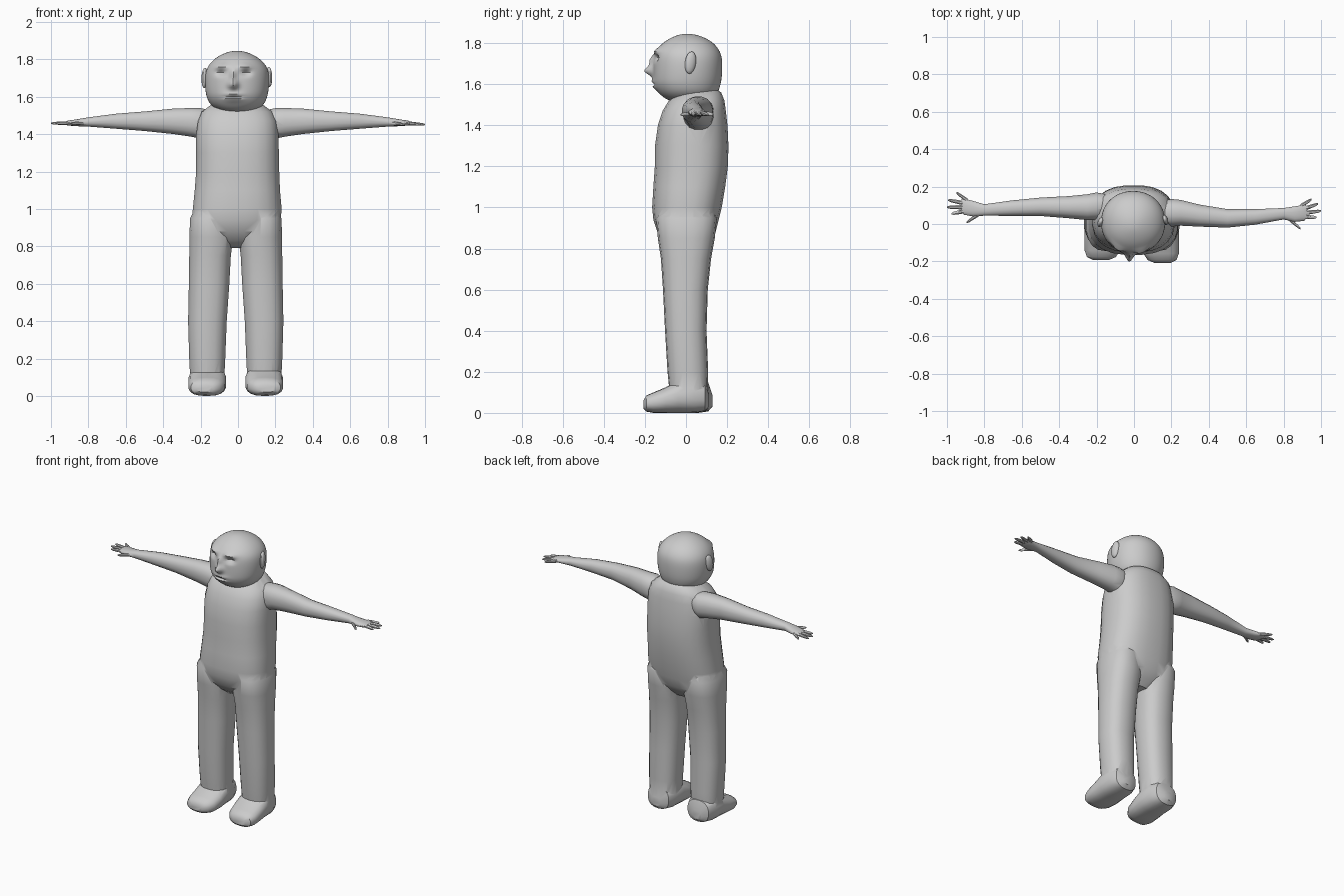
import bpy, bmesh
from math import cos, sin, pi, exp, copysign, radians
from mathutils import Matrix, Vector


def loft(name, rings, axis="z", sides=18, p=2.3):
    """Skin rings (t, a0, a1, b0, b1) along an axis with superellipse sections."""
    bm = bmesh.new()
    loops = []
    for t, a0, a1, b0, b1 in rings:
        loop = []
        for i in range(sides):
            w = 2 * pi * (i + 0.5) / sides
            c, s = cos(w), sin(w)
            a = (a0 + a1) / 2 + (a1 - a0) / 2 * copysign(abs(c) ** (2 / p), c)
            b = (b0 + b1) / 2 + (b1 - b0) / 2 * copysign(abs(s) ** (2 / p), s)
            co = {"z": (a, b, t), "x": (t, a, b), "y": (a, t, b)}[axis]
            loop.append(bm.verts.new(co))
        loops.append(loop)
    for l0, l1 in zip(loops, loops[1:]):
        for i in range(sides):
            j = (i + 1) % sides
            bm.faces.new((l0[i], l0[j], l1[j], l1[i]))
    bm.faces.new(loops[0])
    bm.faces.new(loops[-1])
    return finish(name, bm)


def finish(name, bm):
    bmesh.ops.recalc_face_normals(bm, faces=bm.faces)
    me = bpy.data.meshes.new(name)
    bm.to_mesh(me)
    bm.free()
    ob = bpy.data.objects.new(name, me)
    bpy.context.collection.objects.link(ob)
    return ob


def apply(ob, mod):
    bpy.context.view_layer.objects.active = ob
    bpy.ops.object.modifier_apply(modifier=mod.name)


parts = []

# torso
body = loft("body", [
    (0.79, -0.09, 0.07, -0.05, 0.07), (0.83, -0.17, 0.15, -0.10, 0.11),
    (0.88, -0.235, 0.21, -0.14, 0.145), (0.94, -0.248, 0.23, -0.16, 0.16),
    (1.0, -0.243, 0.235, -0.166, 0.175), (1.1, -0.233, 0.226, -0.16, 0.192),
    (1.2, -0.225, 0.222, -0.153, 0.205), (1.3, -0.225, 0.22, -0.152, 0.208),
    (1.4, -0.225, 0.217, -0.138, 0.203), (1.47, -0.215, 0.21, -0.115, 0.195),
    (1.52, -0.195, 0.185, -0.085, 0.188), (1.56, -0.14, 0.13, -0.04, 0.172),
    (1.575, -0.09, 0.08, 0.0, 0.15)], sides=24, p=2.5)

# legs and feet, mirrored about the body line
LEG = [(0.10, 0.06, 0.245, -0.08, 0.105), (0.2, 0.055, 0.25, -0.09, 0.108),
       (0.4, 0.047, 0.256, -0.102, 0.1), (0.6, 0.033, 0.252, -0.112, 0.106),
       (0.75, 0.025, 0.25, -0.122, 0.122), (0.85, 0.012, 0.25, -0.137, 0.14),
       (0.95, 0.03, 0.245, -0.145, 0.15), (1.02, 0.06, 0.21, -0.11, 0.12)]
FOOT = [(0.12, 0.12, 0.19, 0.03, 0.09), (0.10, 0.075, 0.23, 0.007, 0.15),
        (0.05, 0.055, 0.25, 0, 0.17), (-0.03, 0.05, 0.253, 0, 0.16),
        (-0.09, 0.05, 0.255, 0, 0.125), (-0.15, 0.06, 0.253, 0, 0.1),
        (-0.185, 0.085, 0.24, 0.006, 0.085), (-0.2, 0.12, 0.21, 0.02, 0.06)]
for side, s, dy in (("left", -1, 0.008), ("right", 1, -0.008)):
    def flip(rings):
        return [(t, -0.012 + s * a0, -0.012 + s * a1, b0, b1) for t, a0, a1, b0, b1 in rings]
    leg = loft(side + "_leg", flip(LEG), p=2.4)
    foot = loft(side + "_foot", flip(FOOT), axis="y", p=2.5)
    foot.data.transform(Matrix.Translation((0, dy, 0)))
    parts += [leg, foot]

# arms with palms: distance, half depth, bottom, top
ARM = [(0.15, 0.06, 1.40, 1.53), (0.2, 0.075, 1.375, 1.54), (0.25, 0.07, 1.385, 1.541),
       (0.35, 0.06, 1.40, 1.537), (0.5, 0.05, 1.416, 1.522), (0.65, 0.042, 1.428, 1.51),
       (0.8, 0.031, 1.44, 1.49), (0.86, 0.042, 1.442, 1.48), (0.91, 0.044, 1.446, 1.472),
       (0.925, 0.03, 1.452, 1.466)]
MID = {-1: (0.1, 0.095, 0.09, 0.09, 0.092, 0.085, 0.075, 0.082, 0.093, 0.1),
       1: (0.065, 0.06, 0.06, 0.045, 0.03, 0.038, 0.055, 0.053, 0.06, 0.065)}
# fingers: base x, base y, tip x, tip y
FINGERS = {-1: [(0.89, 0.125, 0.95, 0.168), (0.9, 0.11, 0.995, 0.128),
                (0.9, 0.09, 1.0, 0.09), (0.9, 0.07, 0.975, 0.055), (0.82, 0.06, 0.895, 0.008)],
           1: [(0.89, 0.095, 0.95, 0.132), (0.9, 0.078, 0.985, 0.108),
               (0.9, 0.058, 1.0, 0.07), (0.9, 0.04, 0.975, 0.035), (0.82, 0.035, 0.89, -0.025)]}
for side, s in (("left", -1), ("right", 1)):
    parts.append(loft(side + "_arm", [(s * x, y - h, y + h, z0, z1)
                 for (x, h, z0, z1), y in zip(ARM, MID[s])], axis="x", sides=16))
    for n, (x0, y0, x1, y1) in enumerate(FINGERS[s]):
        rings = []
        for f, r in ((0, 0.013), (0.4, 0.012), (0.85, 0.009), (1, 0.004)):
            x, y = x0 + (x1 - x0) * f, y0 + (y1 - y0) * f
            z = 1.459 - 0.004 * f - (0.004 if s > 0 else -0.003) * f
            rings.append((s * x, y - r, y + r, z - r * 0.85, z + r * 0.85))
        parts.append(loft(f"{side}_finger_{n + 1}", rings, axis="x", sides=8, p=2))

# head
head = loft("head", [
    (1.512, -0.07, 0.06, -0.06, 0.08), (1.53, -0.115, 0.105, -0.105, 0.13),
    (1.56, -0.152, 0.142, -0.138, 0.158), (1.60, -0.17, 0.158, -0.157, 0.17),
    (1.63, -0.175, 0.164, -0.16, 0.175), (1.67, -0.178, 0.168, -0.16, 0.178),
    (1.72, -0.177, 0.168, -0.158, 0.178), (1.76, -0.165, 0.157, -0.151, 0.168),
    (1.80, -0.132, 0.123, -0.118, 0.138), (1.83, -0.083, 0.073, -0.068, 0.088),
    (1.846, -0.03, 0.02, -0.02, 0.03)], sides=28, p=2.1)
m = head.modifiers.new("sub", "SUBSURF")
m.levels = 2
apply(head, m)

# face relief: x offset, z, x spread, z spread, push along y
FACE = [(0, 1.665, 0.024, 0.024, -0.045), (0, 1.715, 0.014, 0.03, -0.022),
        (0.065, 1.762, 0.04, 0.014, -0.016), (-0.065, 1.762, 0.04, 0.014, -0.016),
        (0.068, 1.728, 0.026, 0.014, 0.022), (-0.068, 1.728, 0.026, 0.014, 0.022),
        (0, 1.6, 0.045, 0.007, 0.022), (0, 1.598, 0.055, 0.024, -0.018)]
for v in head.data.vertices:
    if v.co.y < -0.05:
        x, z = v.co.x + 0.025, v.co.z
        v.co.y += sum(k * exp(-((x - cx) / sx) ** 2 - ((z - cz) / sz) ** 2)
                      for cx, cz, sx, sz, k in FACE)
parts.append(head)

# ears
for side, loc, turn in (("left", (-0.178, 0.01, 1.70), -20), ("right", (0.166, 0.022, 1.705), 15)):
    bm = bmesh.new()
    mat = (Matrix.Translation(loc) @ Matrix.Rotation(radians(turn), 4, "Z")
           @ Matrix.Rotation(radians(-8), 4, "X") @ Matrix.Diagonal((0.016, 0.028, 0.055, 1)))
    bmesh.ops.create_uvsphere(bm, u_segments=14, v_segments=8, radius=1, matrix=mat)
    parts.append(finish(side + "_ear", bm))

# fuse every part into one skin
for part in parts:
    m = body.modifiers.new("join", "BOOLEAN")
    m.operation = "UNION"
    m.solver = "EXACT"
    m.object = part
    apply(body, m)
    bpy.data.objects.remove(part)

bpy.ops.object.select_all(action="DESELECT")
body.select_set(True)
bpy.context.view_layer.objects.active = body
bpy.ops.object.shade_smooth_by_angle(angle=radians(38))
